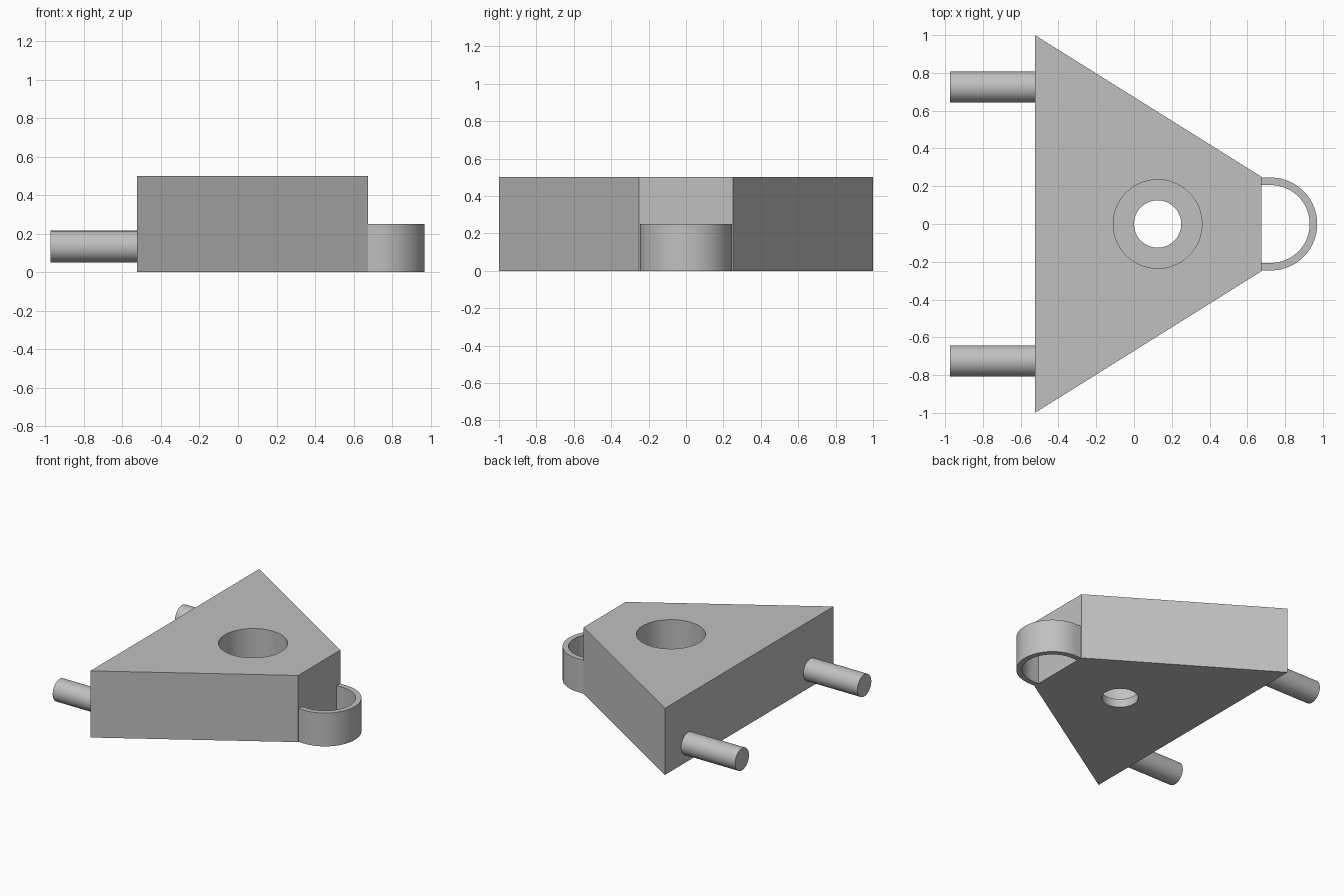
import bpy
import bmesh
from math import pi, sin, cos

if "Cube" in bpy.data.objects:
    bpy.data.objects.remove(bpy.data.objects["Cube"], do_unlink=True)

grey = bpy.data.materials.new("plain grey")
grey.use_nodes = True
COLOUR = (0.53, 0.53, 0.53, 1)
grey.diffuse_color = COLOUR
grey.node_tree.nodes["Principled BSDF"].inputs["Base Color"].default_value = COLOUR


def activate(obj):
    bpy.ops.object.select_all(action="DESELECT")
    obj.select_set(True)
    bpy.context.view_layer.objects.active = obj


def extrude_outline(name, outline, height):
    """Raise a flat outline from the ground into a solid."""
    bm = bmesh.new()
    face = bm.faces.new([bm.verts.new((x, y, 0)) for x, y in outline])
    raised = bmesh.ops.extrude_face_region(bm, geom=[face])["geom"]
    verts = [v for v in raised if isinstance(v, bmesh.types.BMVert)]
    bmesh.ops.translate(bm, verts=verts, vec=(0, 0, height))
    bmesh.ops.recalc_face_normals(bm, faces=bm.faces)
    mesh = bpy.data.meshes.new(name)
    bm.to_mesh(mesh)
    bm.free()
    mesh.materials.append(grey)
    obj = bpy.data.objects.new(name, mesh)
    bpy.context.collection.objects.link(obj)
    return obj


def cylinder(name, radius, depth, location, rotation=(0, 0, 0)):
    bpy.ops.mesh.primitive_cylinder_add(vertices=64, radius=radius, depth=depth,
                                        location=location, rotation=rotation)
    obj = bpy.context.object
    obj.name = name
    obj.data.materials.append(grey)
    return obj


def cut_hole(target, radius, bottom, top):
    cutter = cylinder("hole_cutter", radius, top - bottom,
                      (0.125, 0, (top + bottom) / 2))
    cutter.hide_render = True
    activate(target)
    mod = target.modifiers.new("hole", "BOOLEAN")
    mod.operation = "DIFFERENCE"
    mod.solver = "EXACT"
    mod.object = cutter
    bpy.ops.object.modifier_apply(modifier=mod.name)
    bpy.data.objects.remove(cutter, do_unlink=True)


def arc(radius, steps=40):
    """Half circle bulging toward +x, from -y round to +y."""
    angles = [-pi / 2 + pi * i / steps for i in range(steps + 1)]
    return [(0.724 + radius * cos(a), radius * sin(a)) for a in angles]


# Wedge body with a stepped hole that leaves a thin floor
body = extrude_outline("wedge_body", [(-0.525, -1), (0.675, -0.25),
                                      (0.675, 0.25), (-0.525, 1)], 0.5)
cut_hole(body, 0.235, 0.0625, 0.7)
cut_hole(body, 0.125, -0.2, 0.2)

# Thin open loop at the narrow end
outer, inner, root = 0.246, 0.206, 0.67
outline = [(root, -outer)] + arc(outer) + [(root, outer), (root, inner)]
outline += arc(inner)[::-1] + [(root, -inner)]
loop = extrude_outline("end_loop", outline, 0.25)

# Two pins at the wide end
pins = [cylinder(name, 0.0825, 0.46, (-0.743, y, 0.1325), (0, pi / 2, 0))
        for name, y in (("front_pin", -0.725), ("back_pin", 0.725))]

for obj in [body, loop] + pins:
    activate(obj)
    bpy.ops.object.shade_smooth_by_angle()
